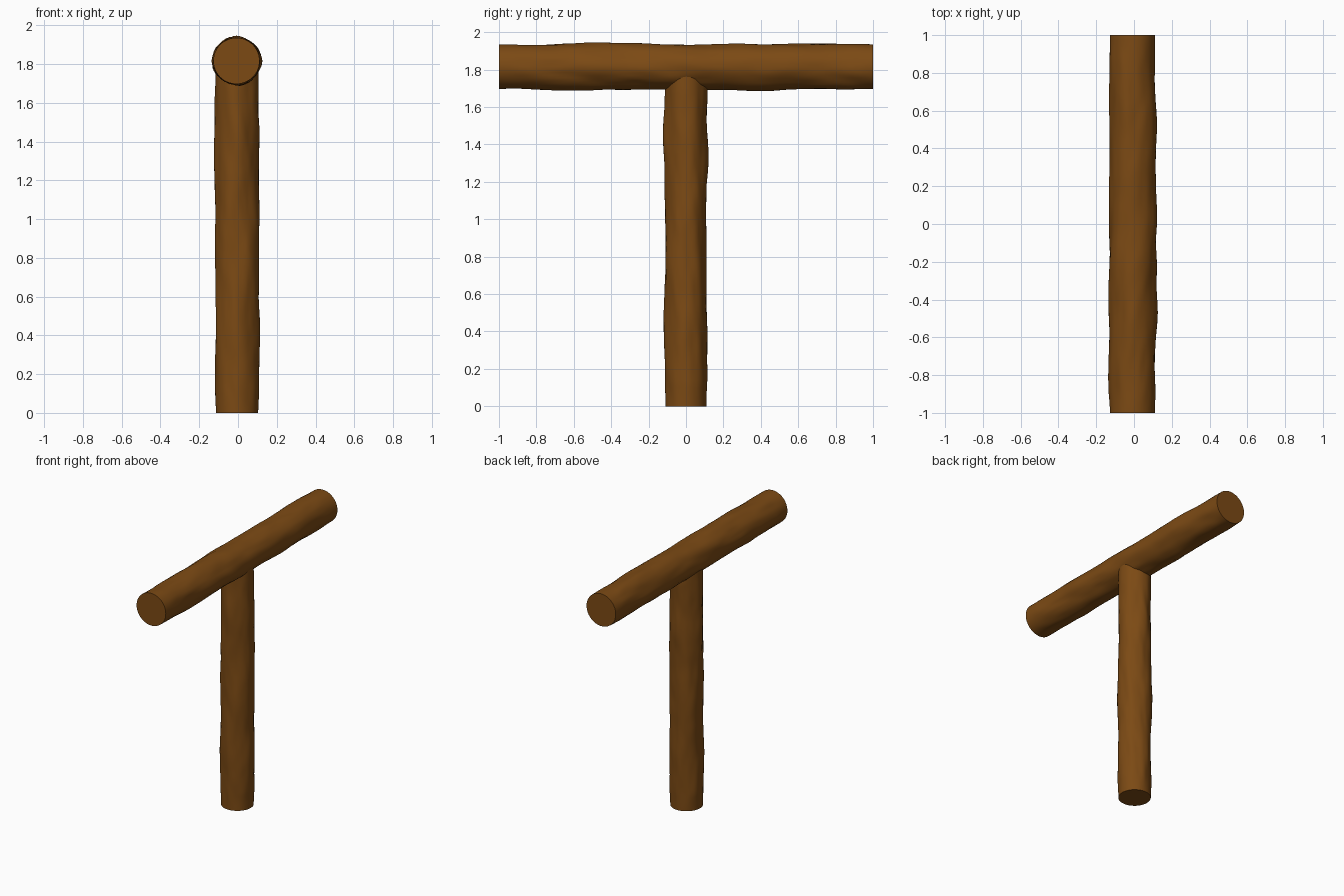
import bpy, bmesh
from math import sin, cos, pi, exp, radians
from mathutils import Vector, noise

if "Cube" in bpy.data.objects:
    bpy.data.objects.remove(bpy.data.objects["Cube"])

bark = bpy.data.materials.new("bark_brown")
bark.diffuse_color = (0.2, 0.068, 0.007, 1)
bark.use_nodes = True
bark.node_tree.nodes["Principled BSDF"].inputs["Base Color"].default_value = bark.diffuse_color


def make_log(name, place, start, end, radius, knots, seed, sides=48, rings=90):
    """Round log with flat ends and a lengthwise-stretched bark relief."""
    bm = bmesh.new()
    loops = []
    for i in range(rings + 1):
        t = start + (end - start) * i / rings
        fade = min(1, (t - start) / 0.12, (end - t) / 0.12)
        loop = []
        for j in range(sides):
            a = 2 * pi * j / sides
            # twisted noise gives the slanting grain
            b = a + 0.5 * t
            p = Vector((cos(b) * 1.6 + seed, sin(b) * 1.6, t * 3.2))
            bump = 0.002 + 0.009 * noise.noise(p) + 0.003 * noise.noise(p * 2.3)
            # larger swellings: angle in degrees, position, height
            for ang, pos, h in knots:
                da = (a - radians(ang) + pi) % (2 * pi) - pi
                bump += h * exp(-(da / 0.4) ** 2 - ((t - pos) / 0.13) ** 2)
            r = radius + fade * bump
            loop.append(bm.verts.new(place(r * cos(a), r * sin(a), t)))
        loops.append(loop)
    for lo, hi in zip(loops, loops[1:]):
        for j in range(sides):
            k = (j + 1) % sides
            bm.faces.new((lo[j], lo[k], hi[k], hi[j]))
    bm.faces.new(loops[0])
    bm.faces.new(loops[-1])
    bmesh.ops.recalc_face_normals(bm, faces=bm.faces)
    mesh = bpy.data.meshes.new(name)
    bm.to_mesh(mesh)
    bm.free()
    obj = bpy.data.objects.new(name, mesh)
    bpy.context.collection.objects.link(obj)
    mesh.materials.append(bark)
    bpy.ops.object.select_all(action='DESELECT')
    obj.select_set(True)
    bpy.context.view_layer.objects.active = obj
    bpy.ops.object.shade_smooth_by_angle(angle=radians(45))
    return obj


# upright post
make_log("post", lambda u, v, t: (u - 0.005, v, t), 0, 1.8, 0.109,
         [(0, 0.43, 0.007), (0, 1.05, 0.008), (90, 1.35, 0.008),
          (180, 1.35, 0.006), (270, 1.5, 0.007), (270, 0.5, 0.006)], 3.7)

# crossbeam along y
make_log("crossbeam", lambda u, v, t: (u - 0.008, t, v + 1.816), -1, 1, 0.119,
         [(0, 0.55, 0.008), (0, -0.2, 0.01), (0, 0.0, 0.006),
          (0, -0.5, 0.008), (180, -0.4, 0.007), (90, -0.5, 0.006),
          (110, 0.6, 0.006), (270, -0.6, 0.008), (270, 0.45, 0.007)], 11.3)
